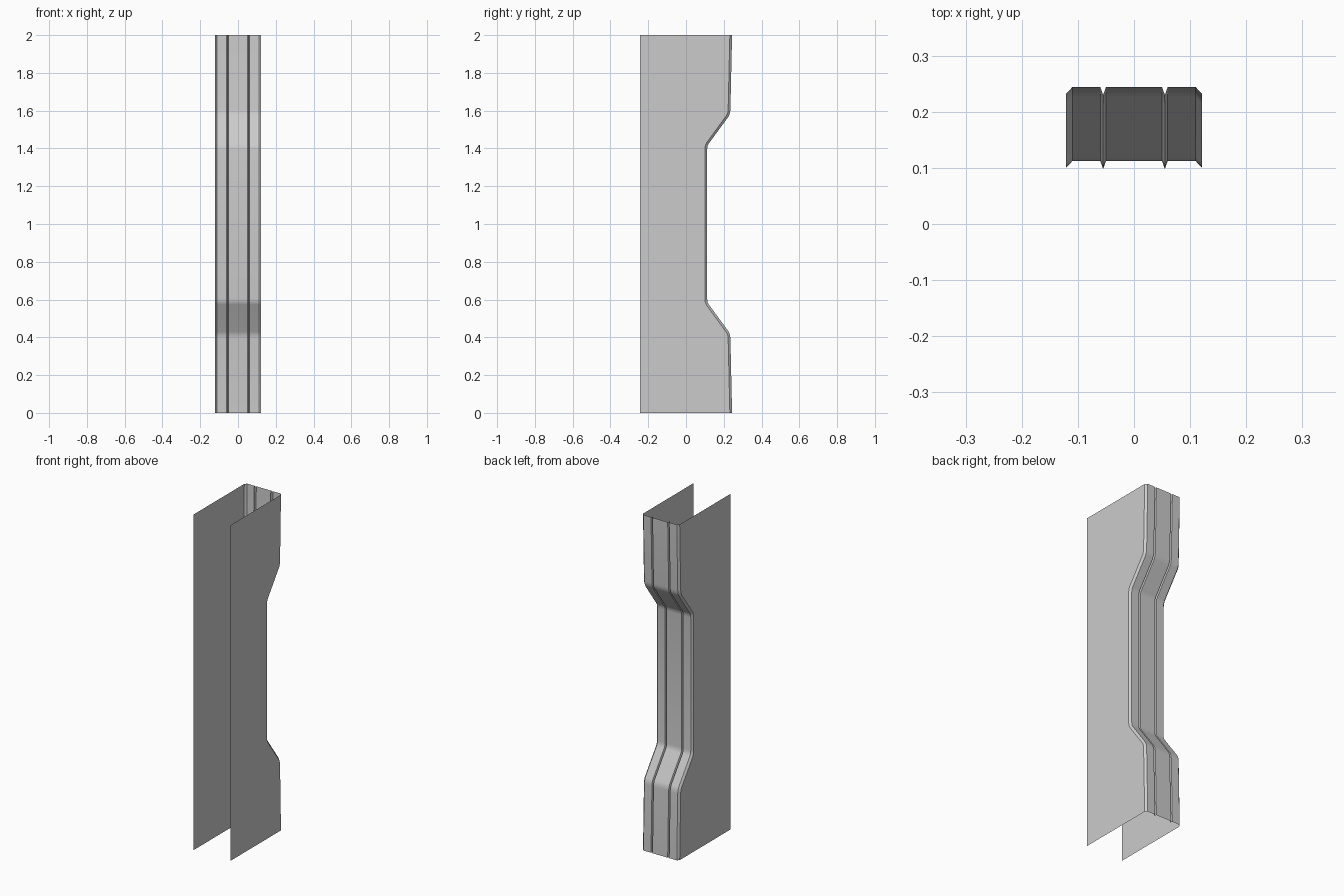
import bpy, bmesh
from mathutils import Vector

if "Cube" in bpy.data.objects:
    bpy.data.objects.remove(bpy.data.objects["Cube"])

FRONT = -0.244
W = 0.121

# Back contour in (y, z), lower half, then mirrored about z = 1
lower = [(0.244, 0.0), (0.235, 0.395), (0.233, 0.412), (0.226, 0.43),
         (0.120, 0.575), (0.114, 0.588), (0.112, 0.605)]
path = [Vector(p) for p in lower]
path += [Vector((y, 2 - z)) for y, z in reversed(lower)]

# Cross-section as (x, inset): chamfered corners and two V grooves
half = [(W, 0.012), (0.110, 0.0), (0.060, 0.0), (0.055, 0.014), (0.050, 0.0)]
section = half + [(-x, d) for x, d in reversed(half)]


def inward(i):
    """Inset direction in the y-z plane, mitred at each bend."""
    if i in (0, len(path) - 1):
        return Vector((-1, 0))
    a = (path[i] - path[i - 1]).normalized()
    b = (path[i + 1] - path[i]).normalized()
    t = (a + b).normalized()
    return Vector((-t.y, t.x)) / t.dot(a)


# Open channel: front edge, side panel, grooved back, side panel, front edge
bm = bmesh.new()
rows = []
for i, p in enumerate(path):
    n = inward(i)
    pts = []
    for x, d in section:
        q = p + n * d
        pts.append((x, q.x, q.y))
    pts = [(W, FRONT, pts[0][2])] + pts + [(-W, FRONT, pts[-1][2])]
    rows.append([bm.verts.new(c) for c in pts])
for r0, r1 in zip(rows, rows[1:]):
    for j in range(len(r0) - 1):
        bm.faces.new((r0[j], r0[j + 1], r1[j + 1], r1[j]))
bmesh.ops.recalc_face_normals(bm, faces=bm.faces)
bm.normal_update()
# Make the back face outward
if sum(f.normal.y for f in bm.faces) < 0:
    bmesh.ops.reverse_faces(bm, faces=bm.faces)

mesh = bpy.data.meshes.new("channel_panel")
bm.to_mesh(mesh)
bm.free()
obj = bpy.data.objects.new("channel_panel", mesh)
bpy.context.collection.objects.link(obj)

# Smooth bends, crisp grooves and corners
bpy.context.view_layer.objects.active = obj
obj.select_set(True)
bpy.ops.object.shade_smooth_by_angle(angle=0.52)
